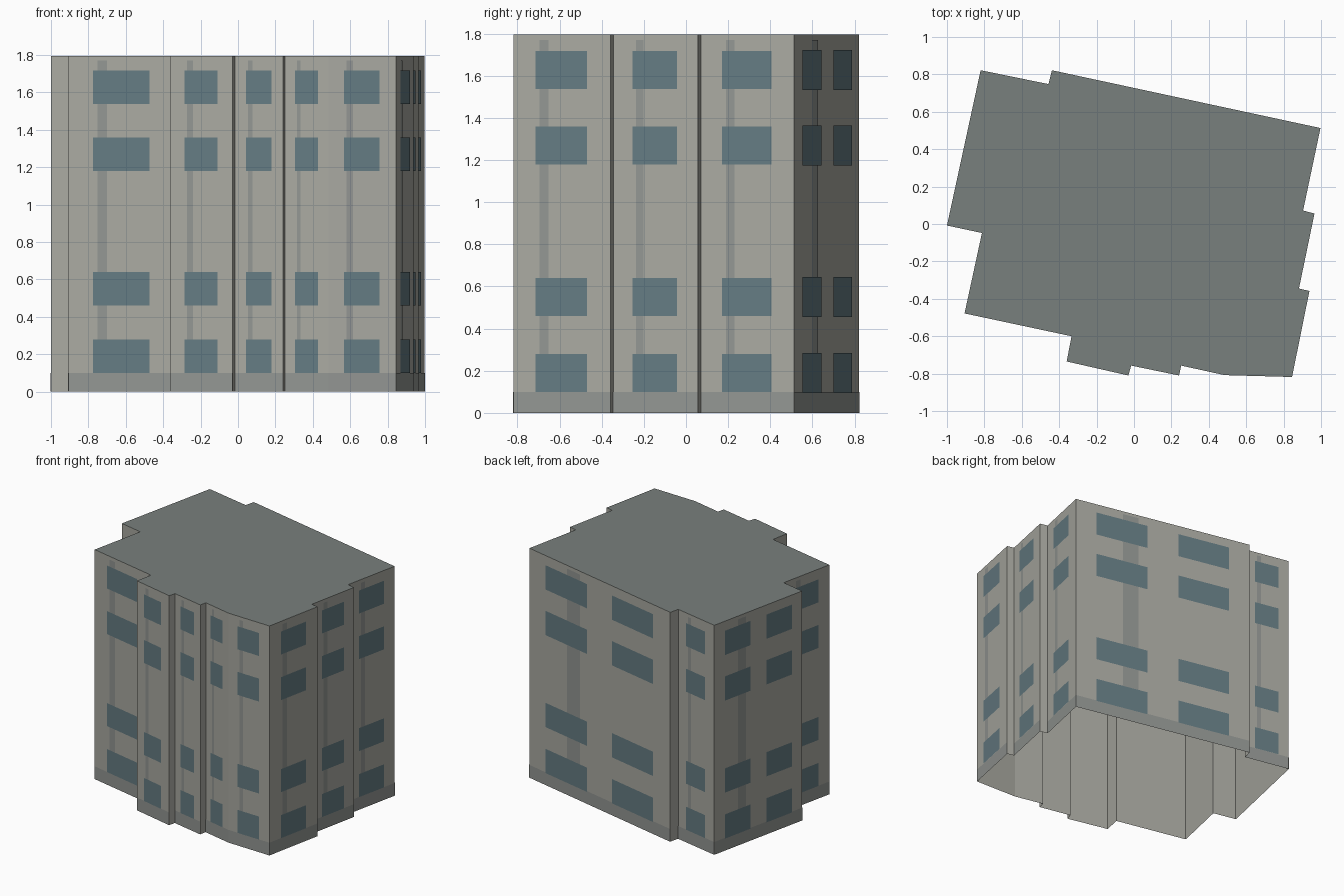
import bpy
from mathutils import Vector

if "Cube" in bpy.data.objects:
    bpy.data.objects.remove(bpy.data.objects["Cube"])

H = 1.795
# Footprint, counter-clockwise from the left corner
PLAN = [(-1.0, -0.008), (-0.813, -0.048), (-0.906, -0.478), (-0.334, -0.6),
        (-0.36, -0.735), (-0.03, -0.81), (-0.015, -0.757), (0.241, -0.81),
        (0.252, -0.757), (0.484, -0.808), (0.845, -0.818), (0.938, -0.358),
        (0.882, -0.345), (0.965, 0.056), (0.904, 0.072), (0.997, 0.513),
        (-0.439, 0.822), (-0.457, 0.748), (-0.82, 0.822)]
FLOORS = [0.10, 0.46, 1.18, 1.537]


def material(name, r, g, b):
    m = bpy.data.materials.new(name)
    m.diffuse_color = (r, g, b, 1)
    m.use_nodes = True
    m.node_tree.nodes["Principled BSDF"].inputs["Base Color"].default_value = m.diffuse_color
    return m


def make(name, quads, mat):
    """Mesh object from a list of polygons."""
    verts, faces = [], []
    for q in quads:
        faces.append(range(len(verts), len(verts) + len(q)))
        verts += q
    me = bpy.data.meshes.new(name)
    me.from_pydata(verts, [], [list(f) for f in faces])
    me.materials.append(mat)
    ob = bpy.data.objects.new(name, me)
    bpy.context.collection.objects.link(ob)


def panel(a, b, u0, u1, z0, z1, out=0.0):
    """Rectangle on the wall a-b, between fractions u0-u1 and heights z0-z1."""
    a, b = Vector((*a, 0)), Vector((*b, 0))
    d = (b - a).normalized()
    off = Vector((d.y, -d.x, 0)) * out
    p, q = a.lerp(b, u0) + off, a.lerp(b, u1) + off
    return [(p.x, p.y, z0), (q.x, q.y, z0), (q.x, q.y, z1), (p.x, p.y, z1)]


walls, bands, stripes, windows = [], [], [], []
for a, b in zip(PLAN, PLAN[1:] + PLAN[:1]):
    walls.append(panel(a, b, 0, 1, 0, H))
    length = (Vector(b) - Vector(a)).length
    if length < 0.21:          # short returns stay plain
        continue
    bands.append(panel(a, b, 0, 1, 0, 0.1, 0.002))
    stripes.append(panel(a, b, 0.27, 0.36, 0.1, 1.77, 0.002))
    # Long walls carry two windows per floor, the others one
    wide = length > 0.7
    for u0, u1 in ([(0.117, 0.411), (0.59, 0.88)] if wide else [(0.228, 0.758)]):
        for z in FLOORS:
            e = 0.005 if wide else 0
            windows.append(panel(a, b, u0, u1, z - e, z + 0.18 + e, 0.004))

# Shell is open underneath
make("walls", walls, material("wall_plaster", 0.40, 0.40, 0.36))
make("roof", [[(x, y, H) for x, y in PLAN]], material("roof_grey", 0.19, 0.215, 0.205))
grey = material("trim_grey", 0.29, 0.305, 0.29)
make("base_band", bands, grey)
make("wall_stripes", stripes, grey)
make("windows", windows, material("window_glass", 0.13, 0.20, 0.225))
